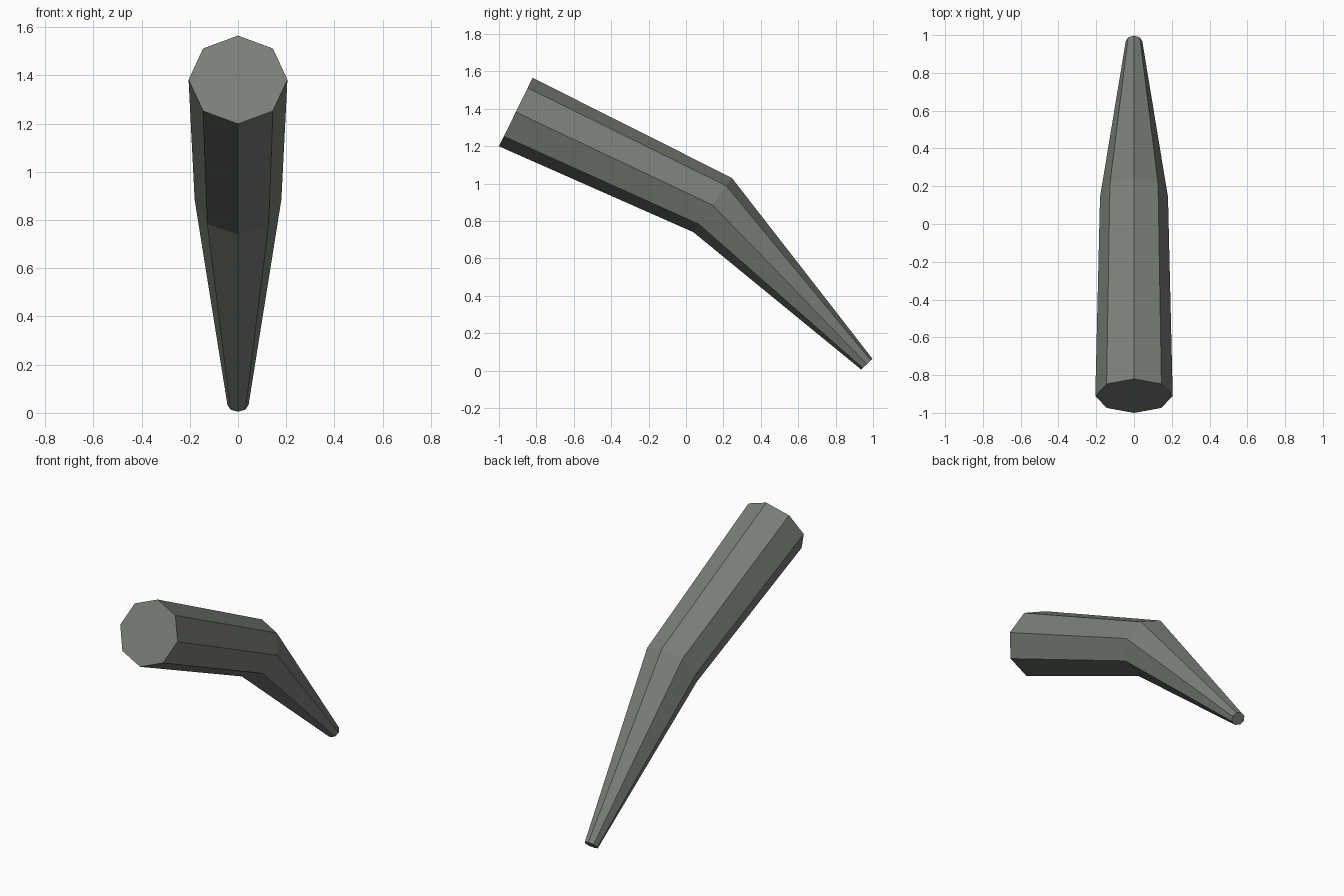
import bpy, bmesh, math
from mathutils import Vector

if "Cube" in bpy.data.objects:
    bpy.data.objects.remove(bpy.data.objects["Cube"])

SIDES = 8
# Each ring: centre (y, z), half-extent from centre to its top corner (dy, dz), half-width in x
RINGS = [
    ((-0.91, 1.382), (0.09, 0.183), 0.205),    # wide open end
    ((0.142, 0.885), (0.103, 0.145), 0.18),    # elbow
    ((0.967, 0.034), (0.03, 0.029), 0.044),    # narrow tip
]

grey = bpy.data.materials.new("grey_green")
grey.diffuse_color = (0.19, 0.215, 0.18, 1.0)
grey.use_nodes = True
grey.node_tree.nodes["Principled BSDF"].inputs["Base Color"].default_value = grey.diffuse_color

# Bent tapering octagonal tube with capped ends
bm = bmesh.new()
loops = []
for (cy, cz), (dy, dz), half_width in RINGS:
    loop = []
    for i in range(SIDES):
        a = math.tau * i / SIDES
        c = math.cos(a)
        loop.append(bm.verts.new(Vector((half_width * math.sin(a), cy + dy * c, cz + dz * c))))
    loops.append(loop)
for lower, upper in zip(loops, loops[1:]):
    for i in range(SIDES):
        j = (i + 1) % SIDES
        bm.faces.new((lower[i], lower[j], upper[j], upper[i]))
bm.faces.new(loops[0])
bm.faces.new(loops[-1])
bmesh.ops.recalc_face_normals(bm, faces=bm.faces)

mesh = bpy.data.meshes.new("bent_horn")
bm.to_mesh(mesh)
bm.free()
mesh.materials.append(grey)
bpy.context.collection.objects.link(bpy.data.objects.new("bent_horn", mesh))
